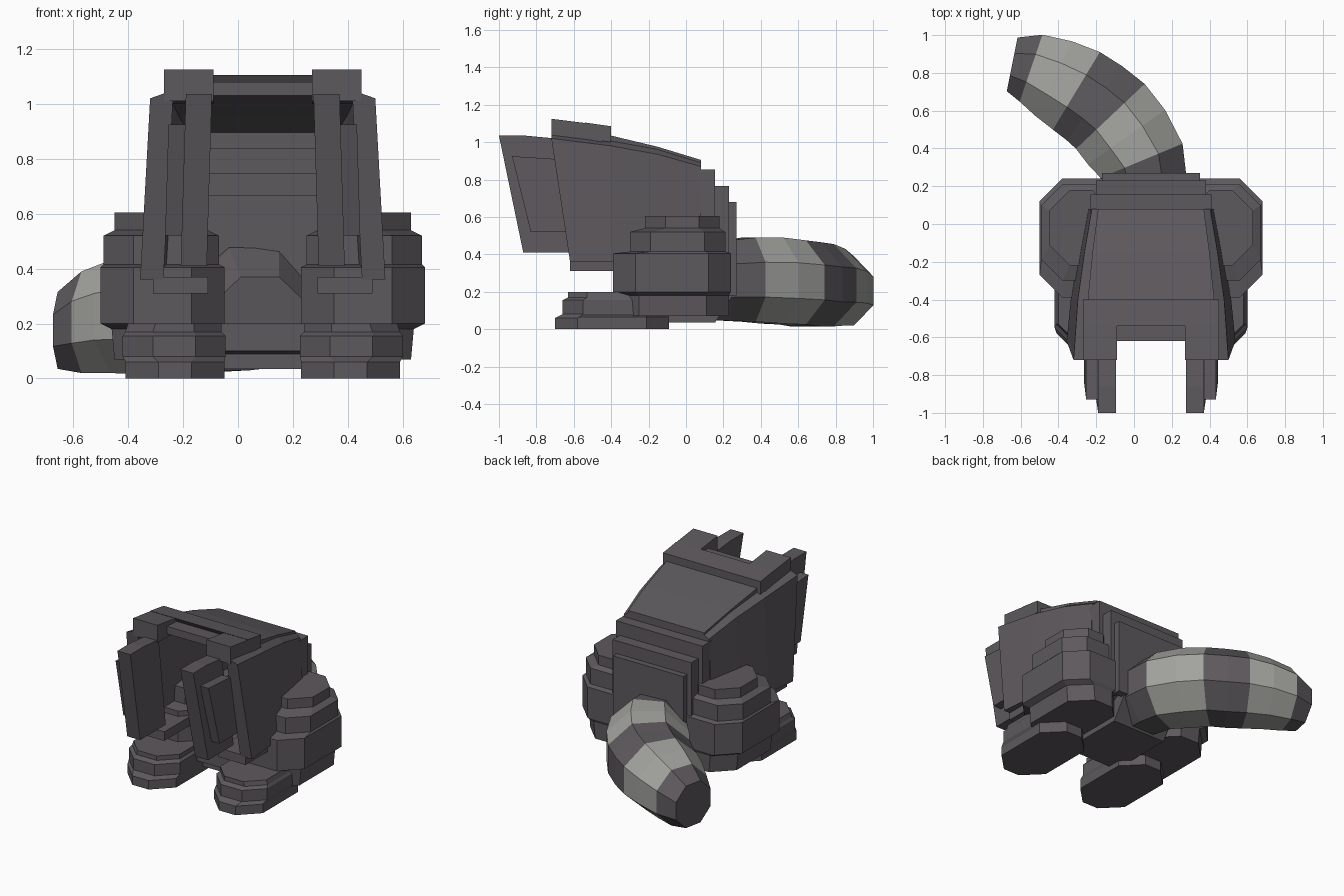
import bpy, bmesh, math
from mathutils import Vector

if "Cube" in bpy.data.objects:
    bpy.data.objects.remove(bpy.data.objects["Cube"], do_unlink=True)

MID = 0.09  # symmetry plane of the body


def material(name, color):
    m = bpy.data.materials.new(name)
    m.use_nodes = True
    m.diffuse_color = color
    m.node_tree.nodes["Principled BSDF"].inputs["Base Color"].default_value = color
    return m


DARK = material("dark_grey", (0.11, 0.10, 0.11, 1))
LIGHT = material("light_grey", (0.36, 0.36, 0.34, 1))


def loft(name, rings, mats=(DARK,), band_mats=None):
    """Skin equal-length rings of points and cap both ends."""
    bm = bmesh.new()
    rows = [[bm.verts.new(p) for p in ring] for ring in rings]
    n = len(rows[0])
    for i in range(len(rows) - 1):
        a, b = rows[i], rows[i + 1]
        for k in range(n):
            j = (k + 1) % n
            f = bm.faces.new((a[k], a[j], b[j], b[k]))
            f.material_index = band_mats[i] if band_mats else 0
    bm.faces.new(rows[0])
    bm.faces.new(rows[-1])
    bmesh.ops.recalc_face_normals(bm, faces=bm.faces)
    mesh = bpy.data.meshes.new(name)
    bm.to_mesh(mesh)
    bm.free()
    for m in mats:
        mesh.materials.append(m)
    obj = bpy.data.objects.new(name, mesh)
    bpy.context.collection.objects.link(obj)
    return obj


def octagon(s, z, h0, h1, y0, y1, c):
    pts = [(h0 + c, y0), (h1 - c, y0), (h1, y0 + c), (h1, y1 - c),
           (h1 - c, y1), (h0 + c, y1), (h0, y1 - c), (h0, y0 + c)]
    return [(MID + s * h, y, z) for h, y in pts]


def side_plate(name, s, profile, h0, h1, lean=0.0):
    """Extrude a y-z outline sideways; lean spreads it outward lower down."""
    return loft(name, [[(MID + s * (h + lean * (1.03 - z)), y, z) for y, z in profile]
                       for h in (h0, h1)])


def box(name, s, h0, h1, y0, y1, z0, z1):
    return side_plate(name, s, [(y0, z0), (y1, z0), (y1, z1), (y0, z1)], h0, h1)


def wall_half_width(y, z):
    return 0.45 - 0.04 * (z - 0.36) / 0.66 - 0.11 * (max(y + 0.7, 0) / 0.8) ** 1.5


def wall_ring(s, y_top, y_bot, z_top, thick):
    lo, hi = wall_half_width(y_bot, 0.36), wall_half_width(y_top, z_top)
    pts = [(lo, y_bot, 0.36), (hi, y_top, z_top),
           (hi - thick, y_top, z_top + 0.03), (lo - thick, y_bot, 0.36)]
    return [(MID + s * h, y, z) for h, y, z in pts]


FOOT = [(0, .14, .50, -.70, -.09, .12), (.06, .14, .50, -.70, -.09, .12),
        (.08, .135, .51, -.66, -.10, .11), (.155, .135, .51, -.66, -.10, .11),
        (.17, .15, .50, -.63, -.12, .10), (.20, .15, .49, -.63, -.12, .10)]
THIGH = [(.07, .16, .54, -.37, .23, .12), (.18, .16, .55, -.37, .23, .12),
         (.20, .14, .59, -.39, .24, .12), (.405, .14, .59, -.39, .24, .12),
         (.415, .16, .58, -.30, .21, .11), (.52, .16, .58, -.30, .21, .11),
         (.54, .20, .54, -.22, .18, .11), (.605, .20, .54, -.22, .18, .11)]
WALL = [(-.72, -.62, 1.02, .085), (-.40, -.40, .98, .06),
        (-.15, -.15, .935, .05), (.08, .08, .87, .05)]

# Paired parts: feet, thighs, shell walls, front strips
for s, side in ((-1, "right"), (1, "left")):
    loft(side + "_foot", [octagon(s, *r) for r in FOOT])
    loft(side + "_thigh", [octagon(s, *r) for r in THIGH])
    loft(side + "_shell_wall", [wall_ring(s, *r) for r in WALL])
    box(side + "_wall_ledge", s, 0.20, 0.40, -0.62, -0.25, 0.31, 0.37)
    side_plate(side + "_front_strip", s,
               [(-1, 1.035), (-.86, 1.035), (-.70, 1.02), (-.60, .41), (-.87, .41)],
               0.185, 0.28, 0.03)
    side_plate(side + "_strip_panel", s,
               [(-.93, .925), (-.70, .91), (-.62, .52), (-.83, .52)], 0.27, 0.34, 0.03)
    side_plate(side + "_brow_lobe", s,
               [(-.72, 1.01), (-.45, 1.0), (-.45, 1.091), (-.72, 1.125)], 0.18, 0.36)

# Shell roof and the raised brow across its front, with a lower lip
roof = [(-.60, 0.35, 1.06, 1.03), (-.40, 0.335, 1.035, 1.0),
        (-.15, 0.31, 0.975, 0.95), (0.08, 0.28, 0.905, 0.89)]
loft("shell_roof", [[(MID - h, y, t), (MID + h, y, t), (MID + h, y, b), (MID - h, y, b)]
                    for y, h, t, b in roof])
box("shell_roof_lip", 1, -0.28, 0.28, 0.055, 0.08, 0.84, 0.9)
side_plate("brow_bar", 1, [(-.62, 1.08), (-.62, 1.03), (-.40, 1.0), (-.40, 1.085),
                           (-.54, 1.105), (-.52, 1.075)], -0.36, 0.36)


def arch(name, h, top, y0, y1, cap, wall=0.05):
    """Upside-down U extruded front to back."""
    pts = [(-h, .18), (-h, top), (h, top), (h, .18),
           (h - wall, .18), (h - wall, top - cap), (wall - h, top - cap), (wall - h, .18)]
    return loft(name, [[(MID + x, y, z) for x, z in pts] for y in (y0, y1)])


# Stepped hollow back: each step is a thin cover with a deeper lip behind
for step, h, top, y0, y1 in (("upper", 0.32, 0.855, 0.055, 0.155),
                             ("middle", 0.29, 0.765, 0.13, 0.23)):
    arch(step + "_back_step", h, top, y0, y1 - 0.02, 0.02)
    arch(step + "_back_lip", h, top, y1 - 0.02, y1, 0.10)
box("back_plate", 1, -0.26, 0.26, 0.22, 0.27, 0.18, 0.68)
side_plate("body_floor", 1, [(-.37, .20), (-.37, .10), (-.30, .09), (-.30, .035),
                             (.155, .035), (.25, .18), (.25, .20)], -0.20, 0.20)

# Striped curved tail: x, y, z of centre, half width, half height
TAIL = [(.08, .10, .21, .17, .16), (.06, .22, .26, .22, .215),
        (.04, .335, .265, .235, .225), (-.04, .46, .26, .25, .23),
        (-.125, .57, .25, .25, .225), (-.21, .64, .24, .245, .225),
        (-.305, .705, .235, .24, .22), (-.425, .77, .225, .22, .205),
        (-.545, .825, .205, .187, .185), (-.645, .845, .175, .145, .14)]
SIDES = 8
FLAT = 1 / math.cos(math.pi / SIDES)
rings = []
for i, (x, y, z, w, h) in enumerate(TAIL):
    a, b = TAIL[max(i - 1, 0)], TAIL[min(i + 1, len(TAIL) - 1)]
    d = Vector((b[0] - a[0], b[1] - a[1], 0)).normalized()
    across = Vector((d.y, -d.x, 0))
    ring = []
    for k in range(SIDES):
        t = math.tau * (k + 0.5) / SIDES
        ring.append(Vector((x, y, z)) + across * w * FLAT * math.cos(t)
                    + Vector((0, 0, h * FLAT * math.sin(t))))
    rings.append(ring)
loft("tail", rings, (DARK, LIGHT), [(i // 2) % 2 for i in range(len(TAIL) - 1)])
